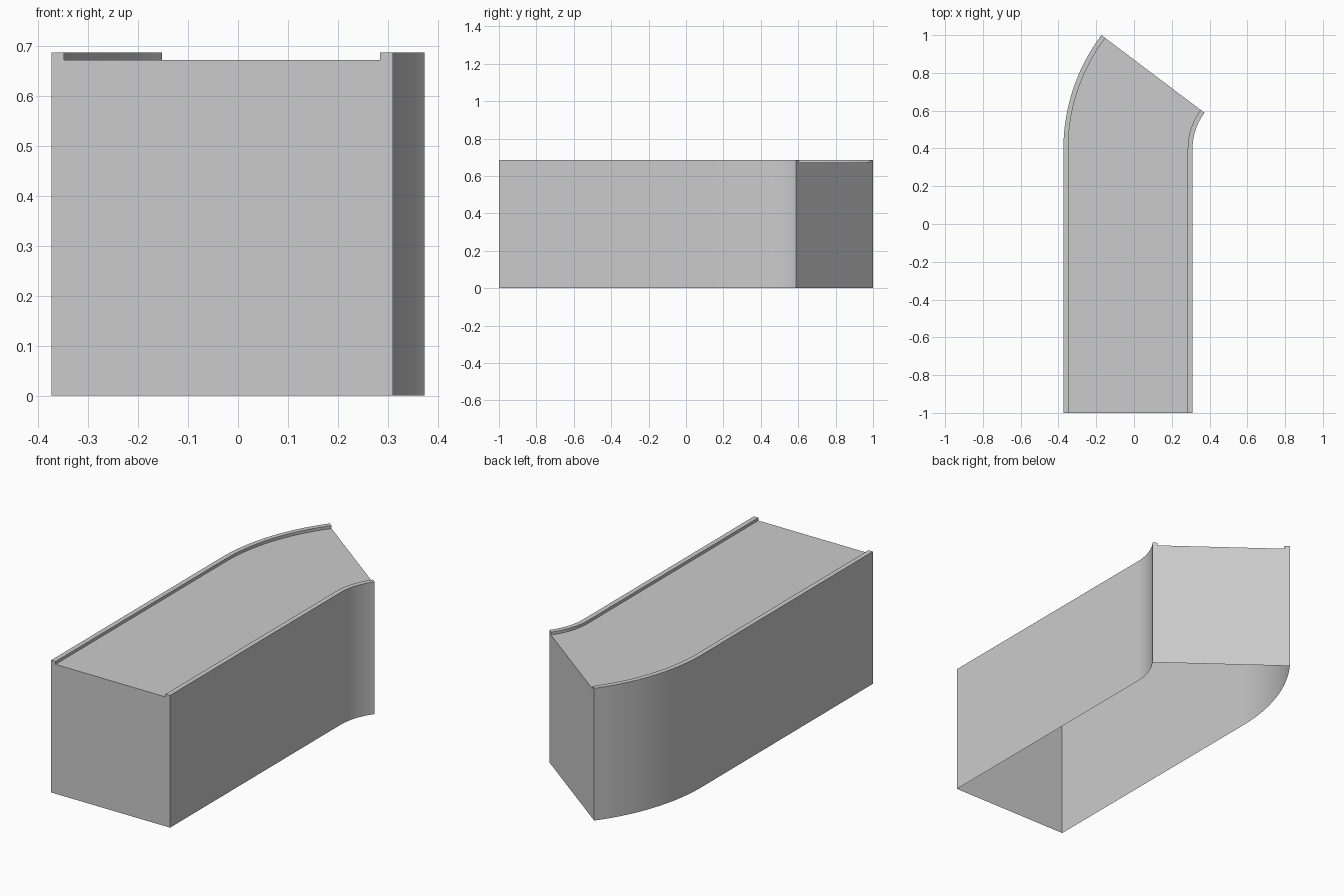
import bpy
import bmesh
from math import sin, cos, radians

cube = bpy.data.objects.get("Cube")
if cube:
    bpy.data.objects.remove(cube, do_unlink=True)

# Main dimensions
LEFT, RIGHT = -0.3735, 0.31
LIP = 0.0255
DECK_Z, TOP_Z = 0.672, 0.687
FRONT_Y, BEND_Y = -1.0, 0.399
PIVOT_X = 0.625
BEND_ANGLE = radians(37)
STEPS = 24

grey = bpy.data.materials.new("plain grey")
grey.use_nodes = True
grey.diffuse_color = (0.6, 0.6, 0.6, 1)
grey.node_tree.nodes["Principled BSDF"].inputs["Base Color"].default_value = (0.6, 0.6, 0.6, 1)

# Cross-section: outer wall, raised lip, deck, raised lip, inner wall (open below)
profile = [
    (LEFT, 0), (LEFT, TOP_Z), (LEFT + LIP, TOP_Z), (LEFT + LIP, DECK_Z),
    (RIGHT - LIP, DECK_Z), (RIGHT - LIP, TOP_Z), (RIGHT, TOP_Z), (RIGHT, 0),
]


def section(bm, y, angle):
    """Place the cross-section at y, turned about the bend pivot."""
    ring = []
    for x, z in profile:
        r = PIVOT_X - x
        ring.append(bm.verts.new((PIVOT_X - r * cos(angle), y + r * sin(angle), z)))
    return ring


# Straight run followed by the bend
bm = bmesh.new()
rings = [section(bm, FRONT_Y, 0)]
rings += [section(bm, BEND_Y, BEND_ANGLE * i / STEPS) for i in range(STEPS + 1)]
for a, b in zip(rings, rings[1:]):
    for i in range(len(profile) - 1):
        bm.faces.new((a[i], a[i + 1], b[i + 1], b[i]))

# End walls
bm.faces.new(reversed(rings[0]))
bm.faces.new(rings[-1])

mesh = bpy.data.meshes.new("curved_platform")
bm.to_mesh(mesh)
bm.free()
mesh.materials.append(grey)
platform = bpy.data.objects.new("curved_platform", mesh)
bpy.context.collection.objects.link(platform)

# Smooth bend with crisp edges
bpy.ops.object.select_all(action='DESELECT')
platform.select_set(True)
bpy.context.view_layer.objects.active = platform
bpy.ops.object.shade_smooth_by_angle(angle=radians(30))
